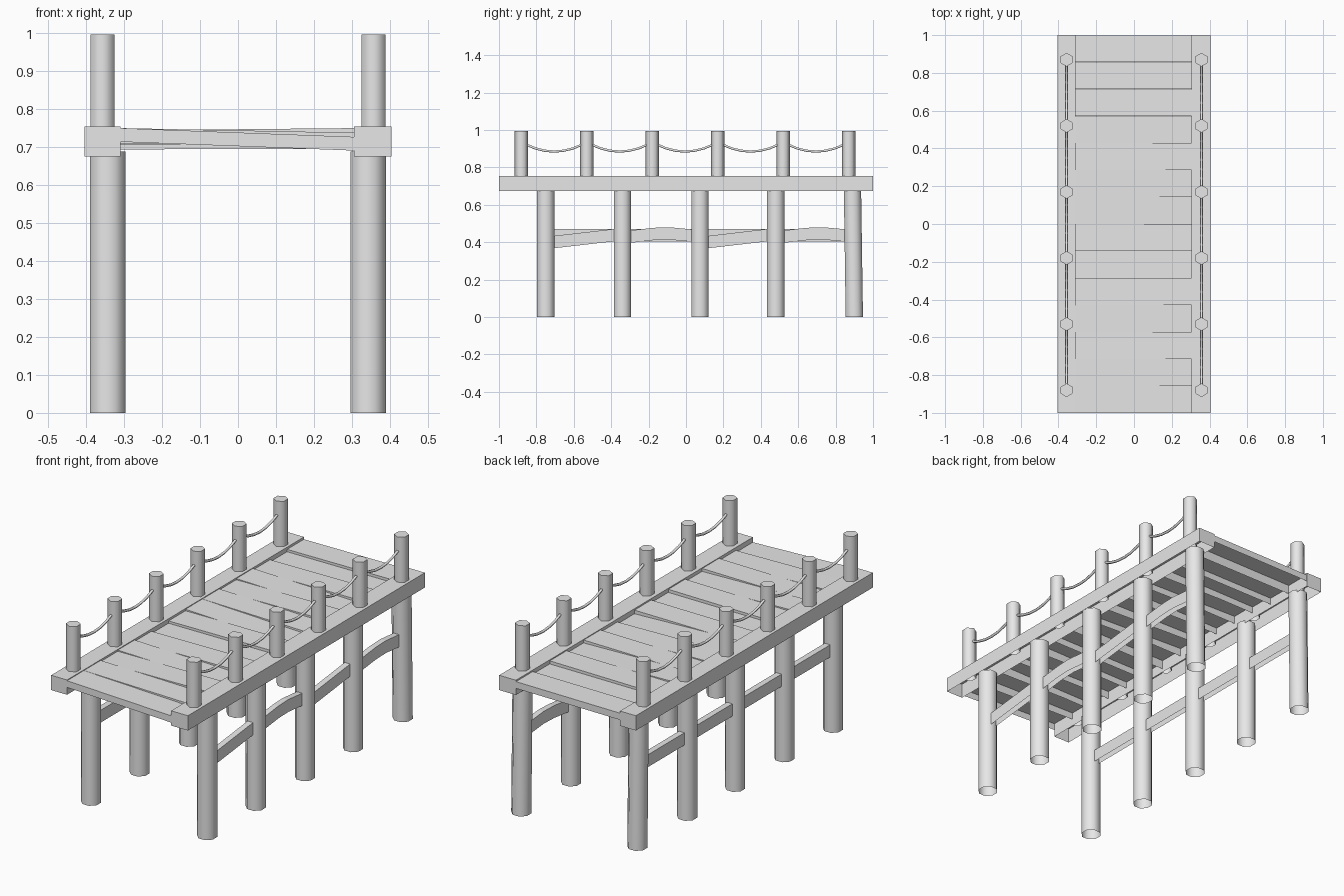
import bpy
import bmesh
import math

cube = bpy.data.objects.get("Cube")
if cube:
    bpy.data.objects.remove(cube, do_unlink=True)

COLOUR = (0.8, 0.8, 0.8, 1)
grey = bpy.data.materials.new("plain_grey")
grey.use_nodes = True
grey.diffuse_color = COLOUR
grey.node_tree.nodes["Principled BSDF"].inputs["Base Color"].default_value = COLOUR


def add_object(name, data):
    obj = bpy.data.objects.new(name, data)
    bpy.context.scene.collection.objects.link(obj)
    data.materials.append(grey)
    return obj


def finish(name, bm):
    bmesh.ops.recalc_face_normals(bm, faces=bm.faces)
    mesh = bpy.data.meshes.new(name)
    bm.to_mesh(mesh)
    bm.free()
    return add_object(name, mesh)


def board(name, x0, x1, path, height, tilt=0):
    """Board along y with no underside; path holds (y, top z), tilt raises x1."""
    bm = bmesh.new()
    rings = []
    for y, z in path:
        corners = ((x0, z - height), (x0, z), (x1, z + tilt), (x1, z + tilt - height))
        rings.append([bm.verts.new((x, y, cz)) for x, cz in corners])
    for a, b in zip(rings, rings[1:]):
        for k in range(3):
            bm.faces.new((a[k], a[k + 1], b[k + 1], b[k]))
    bm.faces.new(rings[0])
    bm.faces.new(rings[-1])
    return finish(name, bm)


def pole(name, x, y, z0, z1, radius, sides, turn, lean=0):
    """Upright pole, open at the bottom and capped on top."""
    bm = bmesh.new()
    rings = []
    for z, shift in ((z0, 0), (z1, lean)):
        ring = []
        for k in range(sides):
            a = turn + math.tau * k / sides
            ring.append(bm.verts.new((x + radius * math.cos(a),
                                      y + shift + radius * math.sin(a), z)))
        rings.append(ring)
    low, high = rings
    for k in range(sides):
        n = (k + 1) % sides
        bm.faces.new((low[k], low[n], high[n], high[k])).smooth = True
    top = bm.faces.new(high)
    for edge in top.edges:
        edge.smooth = False
    return finish(name, bm)


def rope(name, x, y0, y1, z, sag):
    curve = bpy.data.curves.new(name, "CURVE")
    curve.dimensions = "3D"
    curve.bevel_depth = 0.007
    curve.bevel_resolution = 1
    steps = 6
    spline = curve.splines.new("POLY")
    spline.points.add(steps)
    for k, p in enumerate(spline.points):
        t = k / steps
        p.co = (x, y0 + (y1 - y0) * t, z - sag * 4 * t * (1 - t), 1)
    spline.use_smooth = True
    return add_object(name, curve)


# Deck planks: seven uneven boards, laid twice (top height at each end)
ENDS = [(0.75, 0.727), (0.75, 0.738), (0.744, 0.75), (0.75, 0.735),
        (0.742, 0.748), (0.73, 0.732), (0.742, 0.746)]
PITCH = 1 / 7
for i in range(14):
    right_z, left_z = ENDS[i % 7]
    y = -1 + i * PITCH
    board(f"plank_{i + 1}", -0.31, 0.305,
          [(y, right_z), (y + PITCH - 0.001, right_z)], 0.036, left_z - right_z)

LEGS = [-0.75, -0.34, 0.075, 0.48, 0.9]
POSTS = [-0.88 + 0.35 * k for k in range(6)]

for side, s in (("left", 1), ("right", -1)):
    # Edge rail
    inner = 0.305 if s > 0 else 0.31
    board(f"{side}_rail", *sorted((s * inner, s * 0.404)),
          [(-1, 0.754), (1, 0.754)], 0.079)

    # Legs
    for i, y in enumerate(LEGS):
        lean = -0.01 if i == 4 else 0
        pole(f"{side}_leg_{i + 1}", s * 0.343, y, 0, 0.688, 0.05, 8, math.pi / 8, lean)

    # Braces between legs: alternately sloped and bowed on the left, level on the right
    for i, (a, b) in enumerate(zip(LEGS, LEGS[1:])):
        a, b = a + 0.035, b - 0.035
        if s < 0:
            path = [(a, 0.47), (b, 0.47)]
        elif i % 2 == 0:
            path = [(a, 0.433), (b, 0.472)]
        else:
            path = [(a, 0.462), (a + 0.13, 0.477), (b - 0.13, 0.48), (b, 0.468)]
        board(f"{side}_brace_{i + 1}", s * 0.343 - 0.016, s * 0.343 + 0.016, path, 0.066)

    # Railing posts with sagging ropes
    for i, y in enumerate(POSTS):
        pole(f"{side}_post_{i + 1}", s * 0.357, y, 0.72, 0.996, 0.036, 6, math.pi / 6)
    for i, (a, b) in enumerate(zip(POSTS, POSTS[1:])):
        rope(f"{side}_rope_{i + 1}", s * 0.357, a + 0.025, b - 0.025, 0.922, 0.037)
